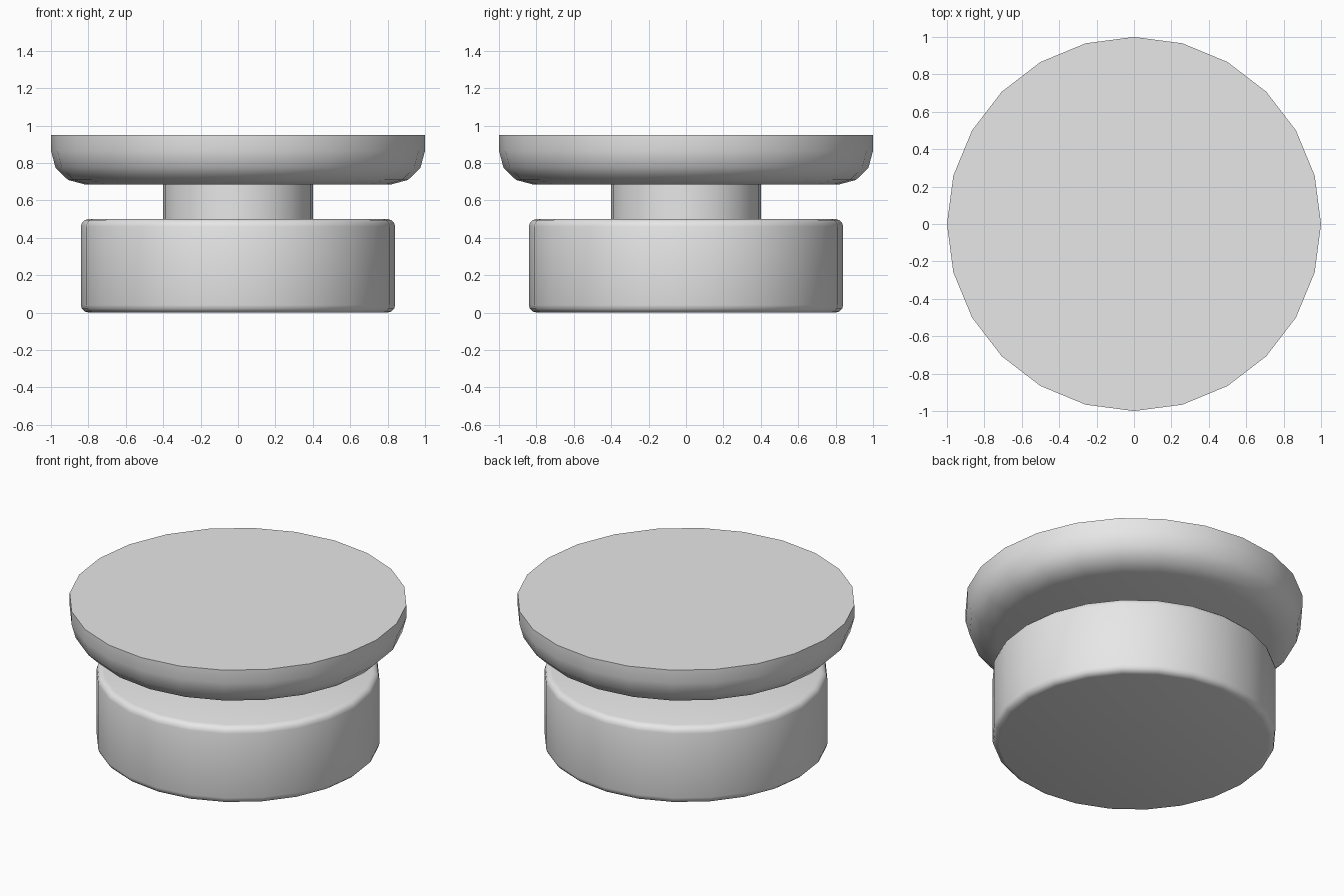
import bpy, bmesh, math

if "Cube" in bpy.data.objects:
    bpy.data.objects.remove(bpy.data.objects["Cube"])

grey = bpy.data.materials.new("light_grey")
grey.use_nodes = True
colour = (0.8, 0.8, 0.8, 1)
grey.diffuse_color = colour
grey.node_tree.nodes["Principled BSDF"].inputs["Base Color"].default_value = colour

SIDES = 24


def disc(name, radius, bottom, top, round_bottom=0, round_top=0):
    """Upright cylinder with optionally rounded bottom and top rims."""
    bm = bmesh.new()
    bmesh.ops.create_cone(bm, cap_ends=True, segments=SIDES, radius1=radius,
                          radius2=radius, depth=top - bottom)
    bmesh.ops.translate(bm, verts=bm.verts, vec=(0, 0, (top + bottom) / 2))
    for height, size in ((bottom, round_bottom), (top, round_top)):
        if size:
            rim = [e for e in bm.edges
                   if all(abs(v.co.z - height) < 1e-4 for v in e.verts)]
            bmesh.ops.bevel(bm, geom=rim, offset=size, offset_type='OFFSET',
                            segments=3, profile=0.5, affect='EDGES')
    mesh = bpy.data.meshes.new(name)
    bm.to_mesh(mesh)
    bm.free()
    mesh.materials.append(grey)
    obj = bpy.data.objects.new(name, mesh)
    bpy.context.collection.objects.link(obj)
    bpy.ops.object.select_all(action='DESELECT')
    obj.select_set(True)
    bpy.context.view_layer.objects.active = obj
    bpy.ops.object.shade_smooth_by_angle(angle=math.radians(40))
    return obj


# Drum-shaped base with softened rims
disc("base", 0.84, 0, 0.5, round_bottom=0.04, round_top=0.04)
# Narrow neck between base and cap
disc("neck", 0.4, 0.49, 0.7)
# Wide cap, flat on top and rounded below
disc("cap", 1.0, 0.685, 0.95, round_bottom=0.18)
